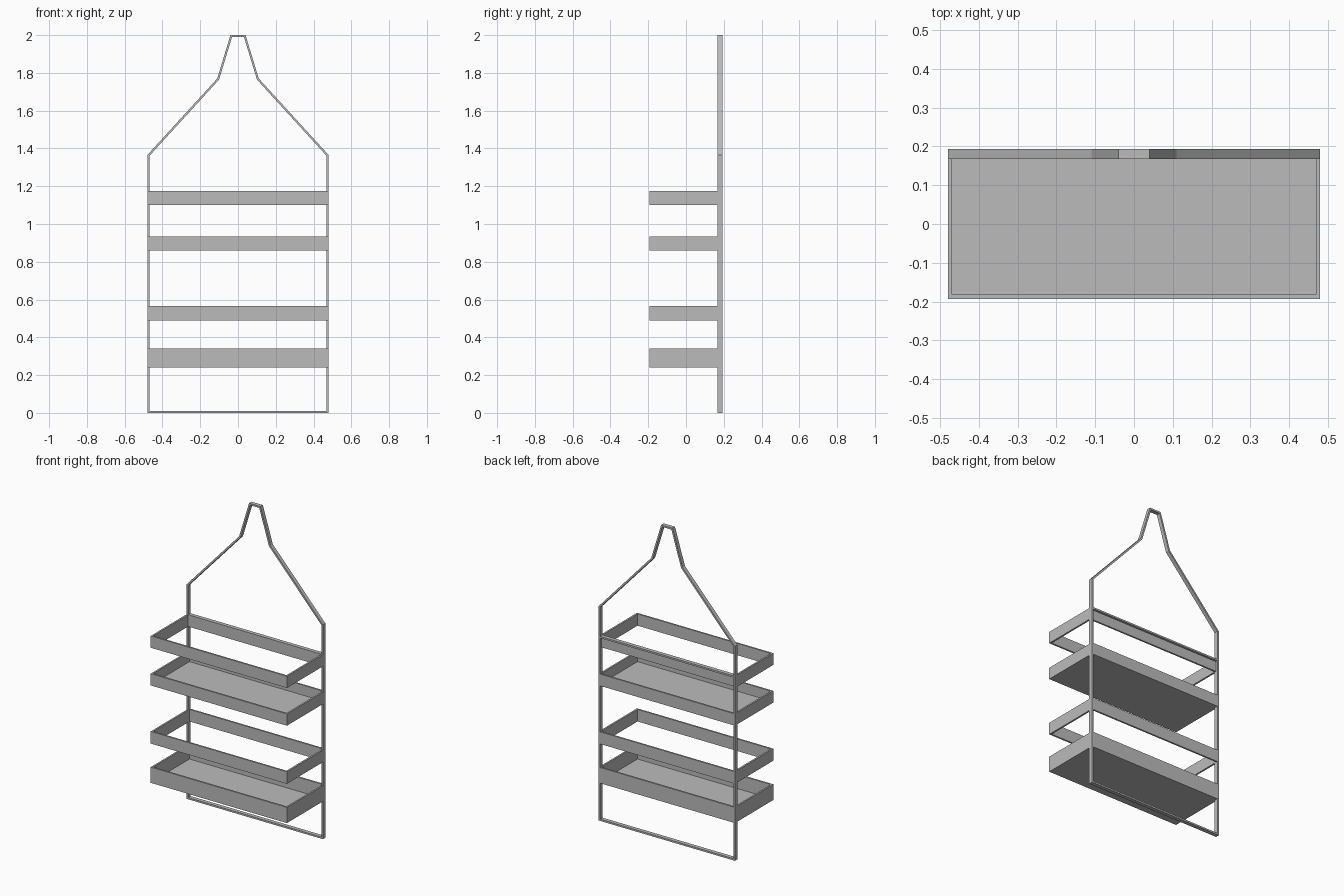
import bpy, bmesh
from mathutils import Vector

cube = bpy.data.objects.get("Cube")
if cube:
    bpy.data.objects.remove(cube, do_unlink=True)

metal = bpy.data.materials.new("grey metal")
metal.use_nodes = True
GREY = (0.5, 0.5, 0.5, 1)
metal.diffuse_color = GREY
metal.node_tree.nodes["Principled BSDF"].inputs["Base Color"].default_value = GREY

HALF, FRONT, POST, BACK, T = 0.48, -0.193, 0.168, 0.193, 0.011


def finish(name, bm):
    bmesh.ops.recalc_face_normals(bm, faces=bm.faces)
    mesh = bpy.data.meshes.new(name)
    bm.to_mesh(mesh)
    bm.free()
    mesh.materials.append(metal)
    obj = bpy.data.objects.new(name, mesh)
    bpy.context.collection.objects.link(obj)


def box(bm, x0, x1, y0, y1, z0, z1):
    verts = bmesh.ops.create_cube(bm, size=1)["verts"]
    for v in verts:
        v.co = ((x0 + x1) / 2 + v.co.x * (x1 - x0),
                (y0 + y1) / 2 + v.co.y * (y1 - y0),
                (z0 + z1) / 2 + v.co.z * (z1 - z0))


def inset(points, d):
    """Mitred inward offset of a counter-clockwise outline."""
    result = []
    for i, p in enumerate(points):
        a = (p - points[i - 1]).normalized()
        b = (points[(i + 1) % len(points)] - p).normalized()
        na, nb = Vector((-a.y, a.x)), Vector((-b.y, b.x))
        result.append(p + (na + nb) * d / (1 + na.dot(nb)))
    return result


# Hanging frame: one flat bar bent into a closed loop
right = [(HALF, 0), (HALF, 1.365), (0.11, 1.77), (0.04, 2)]
outline = [Vector(p) for p in right] + [Vector((-x, z)) for x, z in reversed(right)]
bm = bmesh.new()
loops = [[bm.verts.new((p.x, y, p.y)) for p in pts]
         for pts, y in ((outline, POST), (outline, BACK),
                        (inset(outline, T), BACK), (inset(outline, T), POST))]
n = len(outline)
for k in range(4):
    a, b = loops[k], loops[(k + 1) % 4]
    for i in range(n):
        j = (i + 1) % n
        bm.faces.new((a[i], a[j], b[j], b[i]))
finish("hanging_frame", bm)


# Baskets: thin walls butted against the posts, some with a floor
def basket(name, z0, z1, floor, recessed=False):
    bm = bmesh.new()
    inner = HALF - T
    box(bm, -HALF, HALF, FRONT, FRONT + T, z0, z1)
    for x0, x1 in ((-HALF, -inner), (inner, HALF)):
        box(bm, x0, x1, FRONT + T, POST, z0, z1)
    if recessed:
        box(bm, -inner, inner, POST, POST + T, z0, z1 - T)
        box(bm, -inner, inner, POST, BACK, z1 - T, z1)
    else:
        box(bm, -inner, inner, BACK - T, BACK, z0, z1)
    if floor:
        box(bm, -inner, inner, FRONT + T, BACK - T, z0, z0 + T)
    finish(name, bm)


basket("top_rail", 1.1, 1.175, False, True)
basket("upper_shelf", 0.86, 0.935, True)
basket("middle_rail", 0.49, 0.567, False)
basket("lower_shelf", 0.24, 0.34, True)
